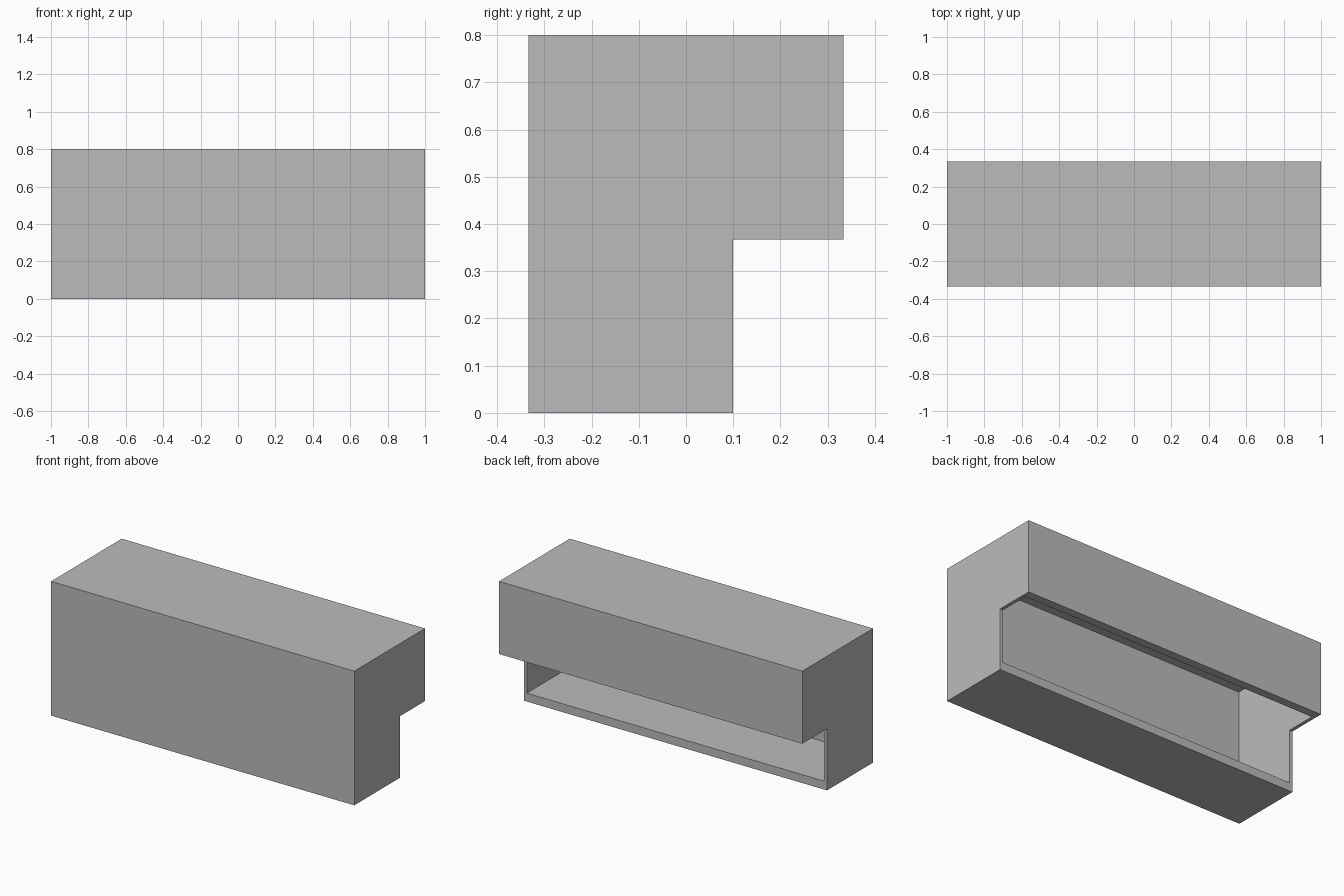
import bpy

# Remove the default object
cube = bpy.data.objects.get("Cube")
if cube:
    bpy.data.objects.remove(cube, do_unlink=True)

# Single grey material
grey = bpy.data.materials.new("plain grey")
grey.use_nodes = True
colour = (0.5, 0.5, 0.5, 1)
grey.diffuse_color = colour
grey.node_tree.nodes["Principled BSDF"].inputs["Base Color"].default_value = colour

FRONT, BACK, STEP_Y = -0.333, 0.333, 0.10
TOP, STEP_Z = 0.80, 0.367
THIN, THICK = 0.02, 0.05


def extrude_profile(name, profile, half_width):
    """Prism from a closed (y, z) outline, extruded along x."""
    n = len(profile)
    verts = [(x, y, z) for x in (-half_width, half_width) for y, z in profile]
    faces = [list(range(n))[::-1], list(range(n, 2 * n))]
    faces += [(i, (i + 1) % n, (i + 1) % n + n, i + n) for i in range(n)]
    mesh = bpy.data.meshes.new(name)
    mesh.from_pydata(verts, [], faces)
    mesh.materials.append(grey)
    obj = bpy.data.objects.new(name, mesh)
    bpy.context.collection.objects.link(obj)
    return obj


# Stepped body: upper half overhangs the lower half at the back
shell = extrude_profile("stepped_shell", [
    (FRONT, 0), (STEP_Y, 0), (STEP_Y, STEP_Z),
    (BACK, STEP_Z), (BACK, TOP), (FRONT, TOP)], 1.0)

# Cavity leaves thin walls and opens both faces of the step
cavity = extrude_profile("cavity_cutter", [
    (FRONT + THIN, THICK), (STEP_Y + 0.1, THICK), (STEP_Y + 0.1, STEP_Z - 0.1),
    (BACK - THICK, STEP_Z - 0.1), (BACK - THICK, TOP - THIN),
    (FRONT + THIN, TOP - THIN)], 1.0 - THIN)

# Hollow the body out, then discard the cutter
cut = shell.modifiers.new("hollow", "BOOLEAN")
cut.operation = "DIFFERENCE"
cut.solver = "EXACT"
cut.object = cavity
bpy.context.view_layer.objects.active = shell
bpy.ops.object.modifier_apply(modifier=cut.name)
bpy.data.objects.remove(cavity, do_unlink=True)
